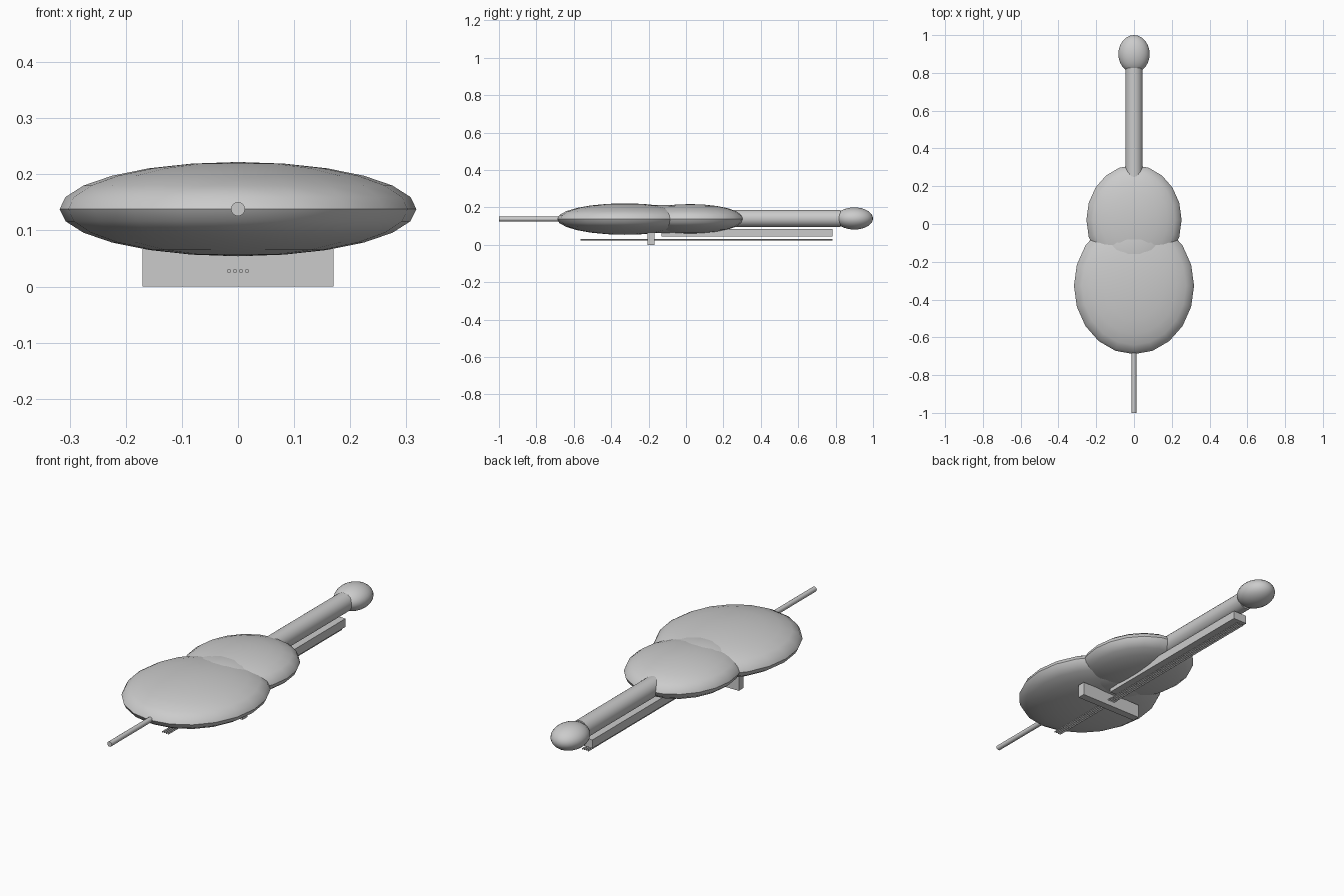
import bpy
from math import pi

if "Cube" in bpy.data.objects:
    bpy.data.objects.remove(bpy.data.objects["Cube"])


def finish(name, smooth=True):
    ob = bpy.context.object
    ob.name = name
    bpy.ops.object.transform_apply(location=False, rotation=True, scale=True)
    if smooth:
        bpy.ops.object.shade_smooth_by_angle(angle=pi / 4)
    return ob


def ellipsoid(name, y, z, radii, segments=20, rings=12):
    bpy.ops.mesh.primitive_uv_sphere_add(segments=segments, ring_count=rings,
                                         radius=1, location=(0, y, z))
    bpy.context.object.scale = radii
    return finish(name)


def rod(name, x, z, y0, y1, radius, sides):
    bpy.ops.mesh.primitive_cylinder_add(vertices=sides, radius=radius, depth=y1 - y0,
                                        location=(x, (y0 + y1) / 2, z),
                                        rotation=(pi / 2, 0, 0))
    return finish(name)


def box(name, half_width, y0, y1, z0, z1):
    bpy.ops.mesh.primitive_cube_add(size=1, location=(0, (y0 + y1) / 2, (z0 + z1) / 2))
    bpy.context.object.scale = (2 * half_width, y1 - y0, z1 - z0)
    return finish(name, smooth=False)


# Body: two bouts with a small waist filling the valley between them
ellipsoid("lower_bout", -0.327, 0.138, (0.318, 0.362, 0.084))
ellipsoid("upper_bout", 0.022, 0.139, (0.252, 0.29, 0.079))
ellipsoid("waist", -0.12, 0.138, (0.19, 0.2, 0.076))

# Neck and rounded head
rod("neck", 0, 0.141, 0.2, 0.825, 0.046, 24)
ellipsoid("head", 0.9, 0.141, (0.083, 0.1, 0.059), 24, 16)

# Fingerboard and bridge on the underside (instrument lies face down)
box("fingerboard", 0.038, -0.13, 0.783, 0.045, 0.086)
box("bridge", 0.17, -0.206, -0.168, 0.0, 0.067)

# Four strings
for i in range(4):
    rod(f"string_{i + 1}", (i - 1.5) * 0.0106, 0.0275, -0.565, 0.783, 0.0035, 8)

# End pin
rod("end_pin", 0, 0.138, -1.0, -0.62, 0.0125, 16)
